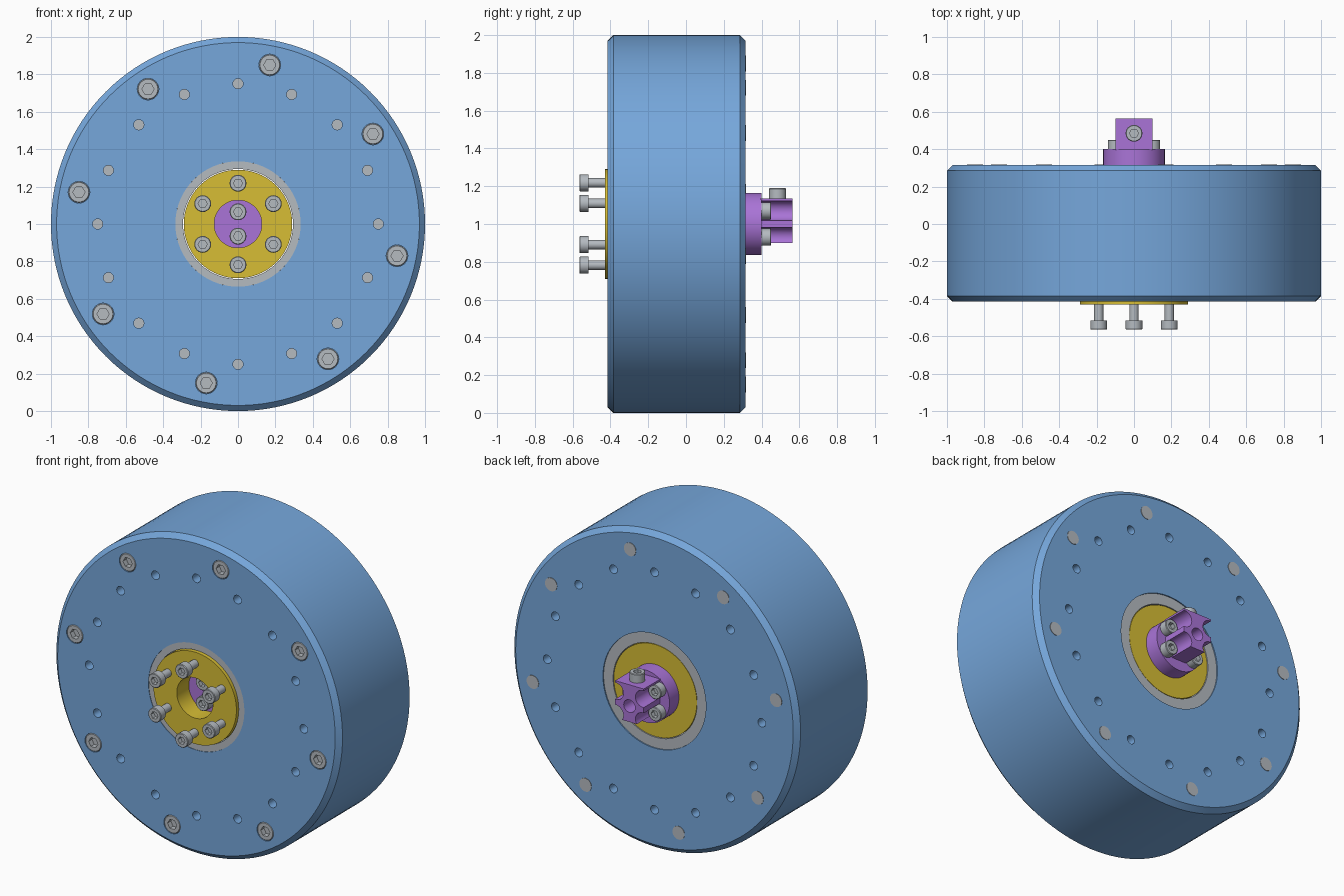
import bpy, bmesh
from math import sin, cos, pi, radians
from mathutils import Vector

cube = bpy.data.objects.get("Cube")
if cube:
    bpy.data.objects.remove(cube, do_unlink=True)


def material(name, rgb):
    m = bpy.data.materials.new(name)
    m.use_nodes = True
    m.diffuse_color = (*rgb, 1)
    m.node_tree.nodes["Principled BSDF"].inputs["Base Color"].default_value = (*rgb, 1)
    return m


BLUE = material("blue", (0.18, 0.386, 0.71))
YELLOW = material("yellow", (0.68, 0.51, 0.035))
GREY = material("steel grey", (0.46, 0.495, 0.53))
PURPLE = material("purple", (0.40, 0.175, 0.68))
MID = 1.0  # height of the wheel axis


def finish(bm, name, mat, loc=(0, 0, 0), rot=(0, 0, 0)):
    bmesh.ops.remove_doubles(bm, verts=bm.verts, dist=1e-5)
    bmesh.ops.recalc_face_normals(bm, faces=bm.faces)
    me = bpy.data.meshes.new(name)
    bm.to_mesh(me)
    bm.free()
    me.materials.append(mat)
    ob = bpy.data.objects.new(name, me)
    bpy.context.collection.objects.link(ob)
    ob.location, ob.rotation_euler = loc, rot
    return ob


def activate(ob):
    bpy.ops.object.select_all(action="DESELECT")
    ob.select_set(True)
    bpy.context.view_layer.objects.active = ob


def smooth(ob):
    activate(ob)
    bpy.ops.object.shade_smooth_by_angle(angle=radians(30))


def revolve(bm, profile, segs, centre=(0, 0, 0), closed=True):
    """Spin (radius, y[, hexagonal]) points about the y axis."""
    rings = []
    for r, y, *hexa in profile:
        ring = []
        for i in range(segs):
            a = 2 * pi * i / segs
            k = r / cos((a % (pi / 3)) - pi / 6) if hexa else r
            ring.append(bm.verts.new(Vector(centre) + Vector((k * cos(a), y, k * sin(a)))))
        rings.append(ring)
    pairs = list(zip(rings, rings[1:]))
    if closed:
        pairs.append((rings[-1], rings[0]))
    for a, b in pairs:
        for i in range(segs):
            j = (i + 1) % segs
            bm.faces.new((a[i], a[j], b[j], b[i]))


def lathe(name, mat, profile, segs=96, closed=True, loc=(0, 0, MID), rot=(0, 0, 0)):
    bm = bmesh.new()
    revolve(bm, profile, segs, closed=closed)
    ob = finish(bm, name, mat, loc, rot)
    smooth(ob)
    return ob


def rod(r, y0, y1):
    return [(0, y0), (r, y0), (r, y1), (0, y1)]


def screw(name, loc, head_r, head_h, shank_r, length, socket, rot=(0, 0, 0)):
    """Socket screw with its head pointing to -y and its head seat at loc."""
    bevel = head_r * 0.08
    lathe(name, GREY, [
        (0, -head_h * 0.45), (socket, -head_h * 0.45, True), (socket, -head_h, True),
        (head_r - bevel, -head_h), (head_r, bevel - head_h), (head_r, 0),
        (shank_r, 0), (shank_r, length), (0, length)], 24, False, loc, rot)


def polar(r, deg):
    return r * sin(radians(deg)), r * cos(radians(deg))


def cut(ob, holes):
    """Cut round holes (x, z, radius, y0, y1) out of an object."""
    bm = bmesh.new()
    for x, z, r, y0, y1 in holes:
        revolve(bm, rod(r, y0, y1), 24, (x, 0, z), False)
    cutter = finish(bm, "hole_cutter", ob.data.materials[0], (0, 0, MID))
    cutter.hide_render = True
    mod = ob.modifiers.new("holes", "BOOLEAN")
    mod.object, mod.operation, mod.solver = cutter, "DIFFERENCE", "EXACT"
    activate(ob)
    bpy.ops.object.modifier_apply(modifier=mod.name)
    bpy.data.objects.remove(cutter, do_unlink=True)
    smooth(ob)


# Wheel drum with chamfered rims and a stepped bore
FRONT, BACK, C = -0.415, 0.315, 0.03
drum = lathe("wheel_drum", BLUE, [
    (0.335, FRONT), (1 - C, FRONT), (1, FRONT + C), (1, BACK - C), (1 - C, BACK),
    (0.36, BACK), (0.36, 0.2), (0.335, 0.2)], 128)
small = [polar(0.75, 22.5 * i) for i in range(16)]
large = [polar(0.867, 11.3 + 45 * i) for i in range(8)]
cut(drum, [(x, z, 0.027, -0.5, 0.5) for x, z in small]
    + [(x, z, 0.058, -0.5, FRONT + 0.06) for x, z in large])

# Pins deep in the small holes, and the rim screws in their counterbores
for i, (x, z) in enumerate(small):
    lathe(f"hole_pin_{i + 1}", GREY, rod(0.0275, -0.27, 0.17), 24, False, (x, 0, MID + z))
for i, (x, z) in enumerate(large):
    screw(f"rim_screw_{i + 1}", (x, FRONT + 0.06, MID + z), 0.057, 0.06, 0.042, 0.673, 0.028)

# Bearings on both sides
lathe("front_bearing", GREY, [(0.294, -0.412), (0.335, -0.412), (0.335, -0.3), (0.294, -0.3)])
lathe("back_bearing", GREY, [(0.294, 0.21), (0.36, 0.21), (0.36, 0.308), (0.294, 0.308)])

# Hub with an open bore and its six long screws
lathe("hub", YELLOW, [(0.127, -0.43), (0.29, -0.43), (0.29, 0.306), (0.127, 0.306)])
for i in range(6):
    x, z = polar(0.218, 60 * i)
    screw(f"hub_screw_{i + 1}", (x, -0.515, MID + z), 0.045, 0.05, 0.025, 0.15, 0.021)

# Coupling: plug in the bore, flange behind the hub
lathe("coupling_plug", PURPLE, rod(0.1275, -0.31, 0.32), 64, False)
lathe("coupling_flange", PURPLE, rod(0.165, 0.305, 0.4), 64, False)
for i, z in enumerate((0.065, -0.065)):
    screw(f"plug_screw_{i + 1}", (0, -0.31, MID + z), 0.045, 0.05, 0.025, 0.1, 0.021)

# Cross-shaped clamp: a block with four round notches and a shaft hole
bm = bmesh.new()
bmesh.ops.create_cube(bm, size=1)
bmesh.ops.scale(bm, vec=(0.2, 0.17, 0.235), verts=bm.verts)
bmesh.ops.translate(bm, vec=(0, 0.48, 0.0175), verts=bm.verts)
clamp = finish(bm, "shaft_clamp", PURPLE, (0, 0, MID))
corners = [(sx * 0.095, sz * 0.07) for sx in (1, -1) for sz in (1, -1)]
cut(clamp, [(x, z, 0.053, 0.3, 0.7) for x, z in corners] + [(0, 0, 0.04, 0.41, 0.7)])

# Flange screws in the notches and the clamp screw on top
for i, (x, z) in enumerate(corners):
    screw(f"flange_screw_{i + 1}", (x, 0.4, MID + z), 0.045, 0.05, 0.025, 0.06, 0.021, (0, 0, pi))
screw("clamp_screw", (0, 0.485, MID + 0.135), 0.045, 0.055, 0.025, 0.08, 0.021, (-pi / 2, 0, 0))
